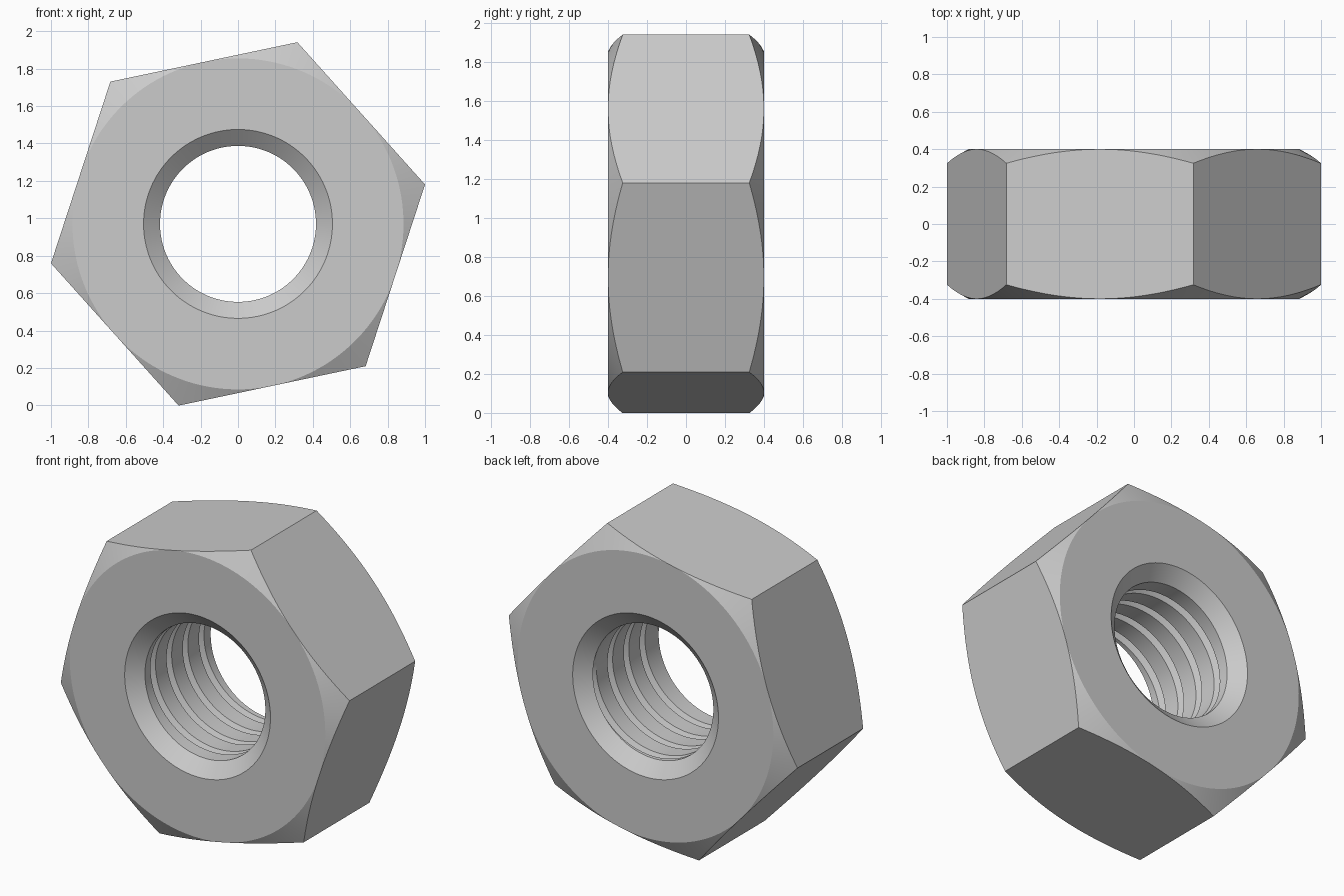
import bpy, bmesh
from math import cos, sin, radians, tau

if "Cube" in bpy.data.objects:
    bpy.data.objects.remove(bpy.data.objects["Cube"], do_unlink=True)

SEGMENTS = 144
CENTRE_Z = 0.97
APOTHEM = 0.885        # centre to flat side
HALF = 0.40            # half thickness
CORNER = radians(11.9) # direction of one hexagon corner
CHAMFER = 0.55         # slope of the outer bevel cone
BORE, MOUTH = 0.417, 0.505
BORE_END = 0.325       # depth at which the countersink meets the bore
PITCH, GROOVE, DEPTH = 0.16, 0.05, 0.045


def clamp(y):
    return max(-BORE_END, min(BORE_END, y))


def bore_points(turn):
    """Straight bore cut by V grooves that climb one pitch per turn."""
    points = [(BORE, -BORE_END)]
    for k in range(-5, 5):
        c = PITCH * (k + turn)
        fade = max(0, min(1, (BORE_END - abs(c)) / (GROOVE / 2)))
        points += [(BORE, clamp(c - GROOVE / 2)),
                   (BORE + DEPTH * fade, clamp(c)),
                   (BORE, clamp(c + GROOVE / 2))]
    return points + [(BORE, BORE_END)]


def section(turn):
    """Closed (radius, y) cross-section at one angle round the nut."""
    rim = APOTHEM / cos((turn * tau) % (tau / 6) - tau / 12)
    edge = HALF - (rim - APOTHEM) * CHAMFER
    outside = [(MOUTH, HALF), (APOTHEM, HALF), (rim, edge)]
    return bore_points(turn) + outside + [(r, -y) for r, y in reversed(outside)]


# Sweep the section round the axis, then weld the seam and collapsed points
bm = bmesh.new()
columns = []
for i in range(SEGMENTS + 1):
    turn = i / SEGMENTS
    a = CORNER + turn * tau
    columns.append([bm.verts.new((r * cos(a), y, CENTRE_Z + r * sin(a)))
                    for r, y in section(turn)])
for left, right in zip(columns, columns[1:]):
    for j in range(len(left)):
        bm.faces.new((left[j - 1], left[j], right[j], right[j - 1]))
bmesh.ops.remove_doubles(bm, verts=bm.verts, dist=0.00002)
bmesh.ops.recalc_face_normals(bm, faces=bm.faces)

mesh = bpy.data.meshes.new("hex_nut")
bm.to_mesh(mesh)
bm.free()
nut = bpy.data.objects.new("hex_nut", mesh)
bpy.context.collection.objects.link(nut)

# Plain grey metal
grey = (0.6, 0.6, 0.6, 1)
mat = bpy.data.materials.new("light_grey_metal")
mat.use_nodes = True
mat.diffuse_color = grey
mat.node_tree.nodes["Principled BSDF"].inputs["Base Color"].default_value = grey
mesh.materials.append(mat)

# Smooth the round surfaces, keep the hexagon and bevel edges crisp
bpy.ops.object.select_all(action="DESELECT")
nut.select_set(True)
bpy.context.view_layer.objects.active = nut
bpy.ops.object.shade_smooth_by_angle(angle=radians(25))
